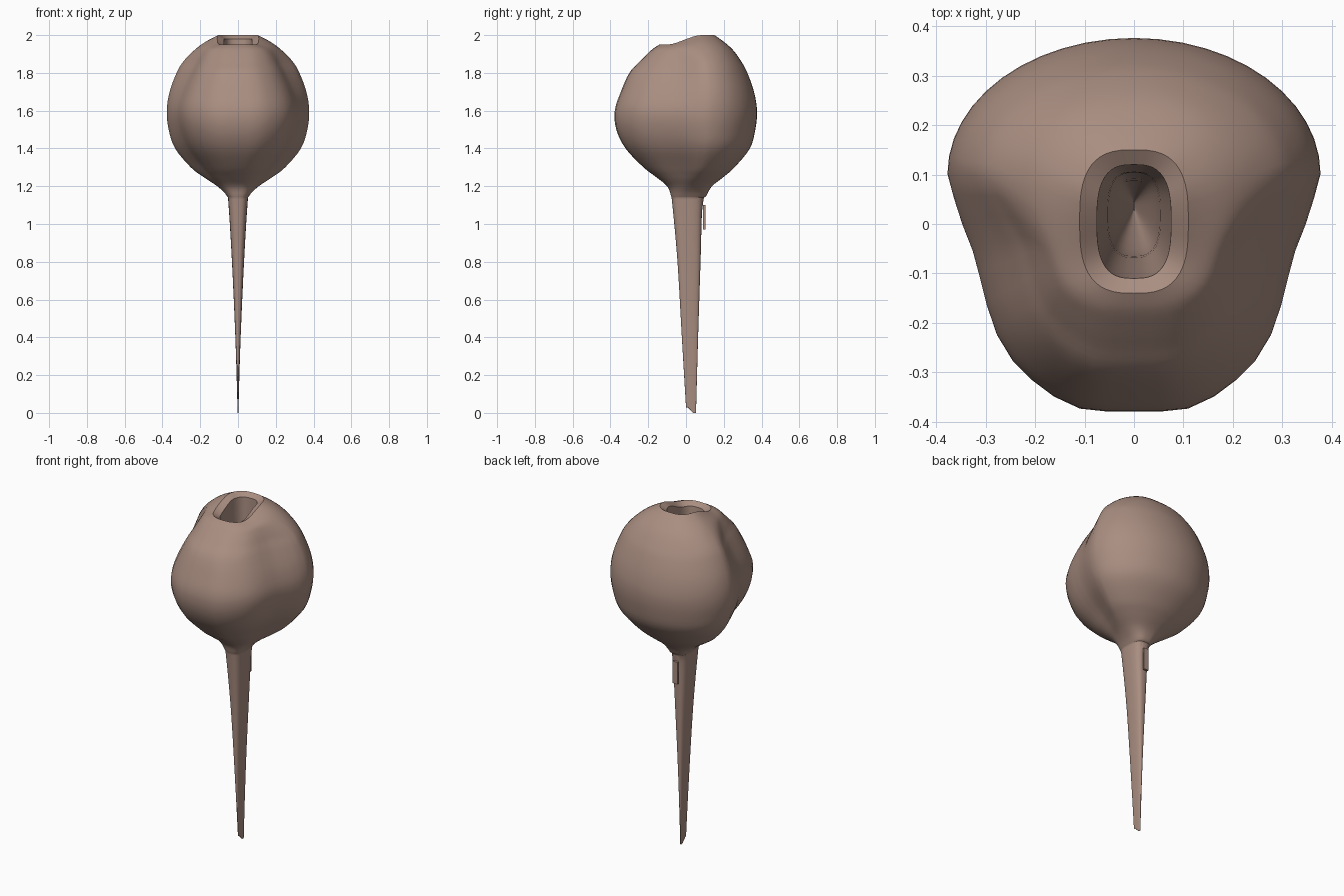
import bpy, bmesh
from math import sin, cos, pi

if "Cube" in bpy.data.objects:
    bpy.data.objects.remove(bpy.data.objects["Cube"])

# Half outline of the bulb seen from above (unit size): round back, narrower front lobe
N = 12
HALF = [(sin(pi / 2 * i / N), .27 + .73 * cos(pi / 2 * i / N)) for i in range(N + 1)]
HALF += [(.965, .14), (.92, 0), (.865, -.14), (.83, -.27), (.79, -.43), (.735, -.59),
         (.65, -.73), (.55, -.83), (.43, -.92), (.29, -.985), (.15, -1), (0, -1)]
OVAL = [(abs(sin(pi * i / 24)) ** .7,
         abs(cos(pi * i / 24)) ** .7 * (1 if i <= 12 else -1)) for i in range(25)]


def ring(zb, zf, w, yf, yb, blend, pinch=0):
    """Closed section: back/front height, half width, front/back y, bulb blend, lobe pinch."""
    mid, half = (yf + yb) / 2, (yb - yf) / 2
    pts = []
    for (bx, by), (ox, oy) in zip(HALF, OVAL):
        k = min(1, max(0, (.27 - by) / .5))
        x = (bx * (1 - pinch * k) * blend + ox * (1 - blend)) * w
        v = by * blend + oy * (1 - blend)
        t = min(1, max(0, (v + .75) / 1.3))
        t = t * t * (3 - 2 * t)
        pts.append((x, mid + v * half, zf + (zb - zf) * t))
    return pts + [(-x, y, z) for x, y, z in pts[-2:0:-1]]


def smooth_rows(rows, steps=4):
    """Catmull-Rom interpolation between section rows."""
    out = []
    for i in range(len(rows) - 1):
        a, b, c, d = rows[max(i - 1, 0)], rows[i], rows[i + 1], rows[min(i + 2, len(rows) - 1)]
        for k in range(steps):
            t = k / steps
            out.append([q + .5 * t * (r - p + t * (2 * p - 5 * q + 4 * r - s + t * (3 * (q - r) + s - p)))
                        for p, q, r, s in zip(a, b, c, d)])
    out.append(rows[-1])
    return out


# Outer skin from rim to stem tip
outer = [
    (2.0, 1.95, .11, -.14, .15, 0, 0), (1.965, 1.93, .178, -.172, .20, .35, .05),
    (1.92, 1.90, .235, -.205, .25, .7, .1), (1.86, 1.855, .29, -.25, .293, .95, .12),
    (1.8, 1.8, .325, -.30, .325, 1, .1), (1.7, 1.7, .362, -.345, .36, 1, .04),
    (1.6, 1.6, .377, -.377, .376, 1, 0), (1.5, 1.5, .367, -.369, .367, 1, .02),
    (1.4, 1.4, .333, -.32, .338, 1, .07), (1.3, 1.3, .25, -.225, .257, 1, .12),
    (1.25, 1.25, .185, -.16, .20, .85, .1), (1.2, 1.2, .11, -.10, .138, .45, .05),
    (1.15, 1.15, .06, -.08, .108, 0, 0), (1.1, 1.1, .05, -.072, .087, 0, 0),
    (.8, .8, .032, -.045, .077, 0, 0), (.4, .4, .014, -.022, .064, 0, 0),
    (0, .03, .002, 0, .053, 0, 0)]

# Funnel running from the sloping rim straight down into the stem
inner = [(1.98, 1.93, .075, -.11, .12, 0, 0), (1.7, 1.68, .066, -.09, .113, 0, 0),
         (1.4, 1.4, .054, -.068, .105, 0, 0), (1.15, 1.15, .042, -.05, .095, 0, 0),
         (.8, .8, .001, .03, .045, 0, 0)]

bm = bmesh.new()
outer_loops = [[bm.verts.new(p) for p in ring(*r)] for r in smooth_rows(outer)]
inner_loops = [[bm.verts.new(p) for p in ring(*r)] for r in smooth_rows(inner)]
loops = outer_loops[::-1] + inner_loops
for a, b in zip(loops, loops[1:]):
    n = len(a)
    for i in range(n):
        j = (i + 1) % n
        bm.faces.new((a[i], a[j], b[j], b[i]))
bm.faces.new(loops[0])
bm.faces.new(loops[-1])
bmesh.ops.recalc_face_normals(bm, faces=bm.faces)

mat = bpy.data.materials.new("dull_brown")
mat.diffuse_color = (.40, .27, .22, 1)
mat.use_nodes = True
mat.node_tree.nodes["Principled BSDF"].inputs["Base Color"].default_value = mat.diffuse_color


def add_object(name, bm):
    me = bpy.data.meshes.new(name)
    bm.to_mesh(me)
    bm.free()
    me.materials.append(mat)
    ob = bpy.data.objects.new(name, me)
    bpy.context.collection.objects.link(ob)
    return ob


bulb = add_object("bulb_with_stem", bm)
bpy.context.view_layer.objects.active = bulb
bulb.select_set(True)
bpy.ops.object.shade_smooth_by_angle(angle=.6)

# Small raised tab on the back of the stem
bm = bmesh.new()
bmesh.ops.create_cube(bm, size=1)
bmesh.ops.scale(bm, vec=(.03, .012, .13), verts=bm.verts)
bmesh.ops.translate(bm, vec=(0, .097, 1.035), verts=bm.verts)
add_object("stem_tab", bm)
